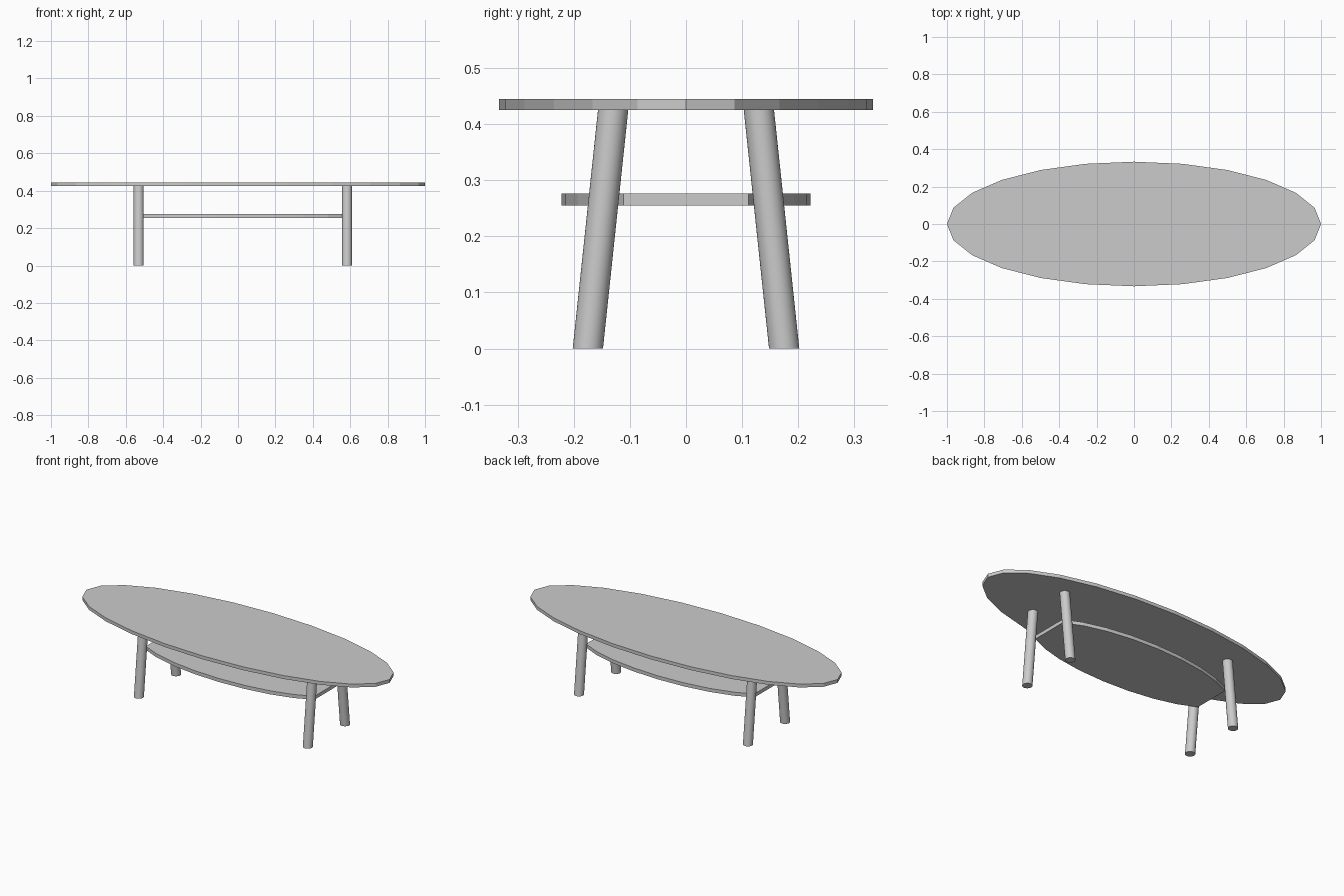
import bpy, bmesh
from math import sin, cos, radians
from mathutils import Vector

if "Cube" in bpy.data.objects:
    bpy.data.objects.remove(bpy.data.objects["Cube"])

LEG_OFFSET = 0.026      # base sits slightly off centre under the top
LEG_SPREAD = 0.557


def slab(name, outline, z0, z1):
    """Extrude a flat outline between two heights."""
    bm = bmesh.new()
    face = bm.faces.new([bm.verts.new((x, y, z0)) for x, y in outline])
    ext = bmesh.ops.extrude_face_region(bm, geom=[face])
    verts = [v for v in ext["geom"] if isinstance(v, bmesh.types.BMVert)]
    bmesh.ops.translate(bm, verts=verts, vec=(0, 0, z1 - z0))
    bmesh.ops.recalc_face_normals(bm, faces=bm.faces)
    mesh = bpy.data.meshes.new(name)
    bm.to_mesh(mesh)
    bm.free()
    obj = bpy.data.objects.new(name, mesh)
    bpy.context.collection.objects.link(obj)
    return obj


def ellipse(a, b, steps, cx=0):
    return [(cx + a * cos(radians(15 * k)), b * sin(radians(15 * k))) for k in steps]


def leg(name, x, side):
    """Splayed round leg, sheared so both ends stay horizontal."""
    bpy.ops.mesh.primitive_cylinder_add(vertices=32, radius=0.027, depth=0.425,
                                        location=(x, 0, 0.2125))
    obj = bpy.context.object
    obj.name = name
    for v in obj.data.vertices:
        t = v.co.z / 0.425 + 0.5
        v.co.y += side * (0.175 - 0.045 * t)
    bpy.ops.object.shade_smooth_by_angle(angle=radians(30))


# oval top
slab("table_top", ellipse(1.0, 0.333, range(24)), 0.425, 0.445)

# lower shelf: smaller oval with its tips cut off straight
shelf_steps = list(range(2, 11)) + list(range(14, 23))
slab("lower_shelf", ellipse(0.642, 0.222, shelf_steps, LEG_OFFSET), 0.255, 0.276)

# four legs
for end, sx in (("left", -1), ("right", 1)):
    for face, sy in (("front", -1), ("back", 1)):
        leg(f"{face}_{end}_leg", LEG_OFFSET + sx * LEG_SPREAD, sy)
